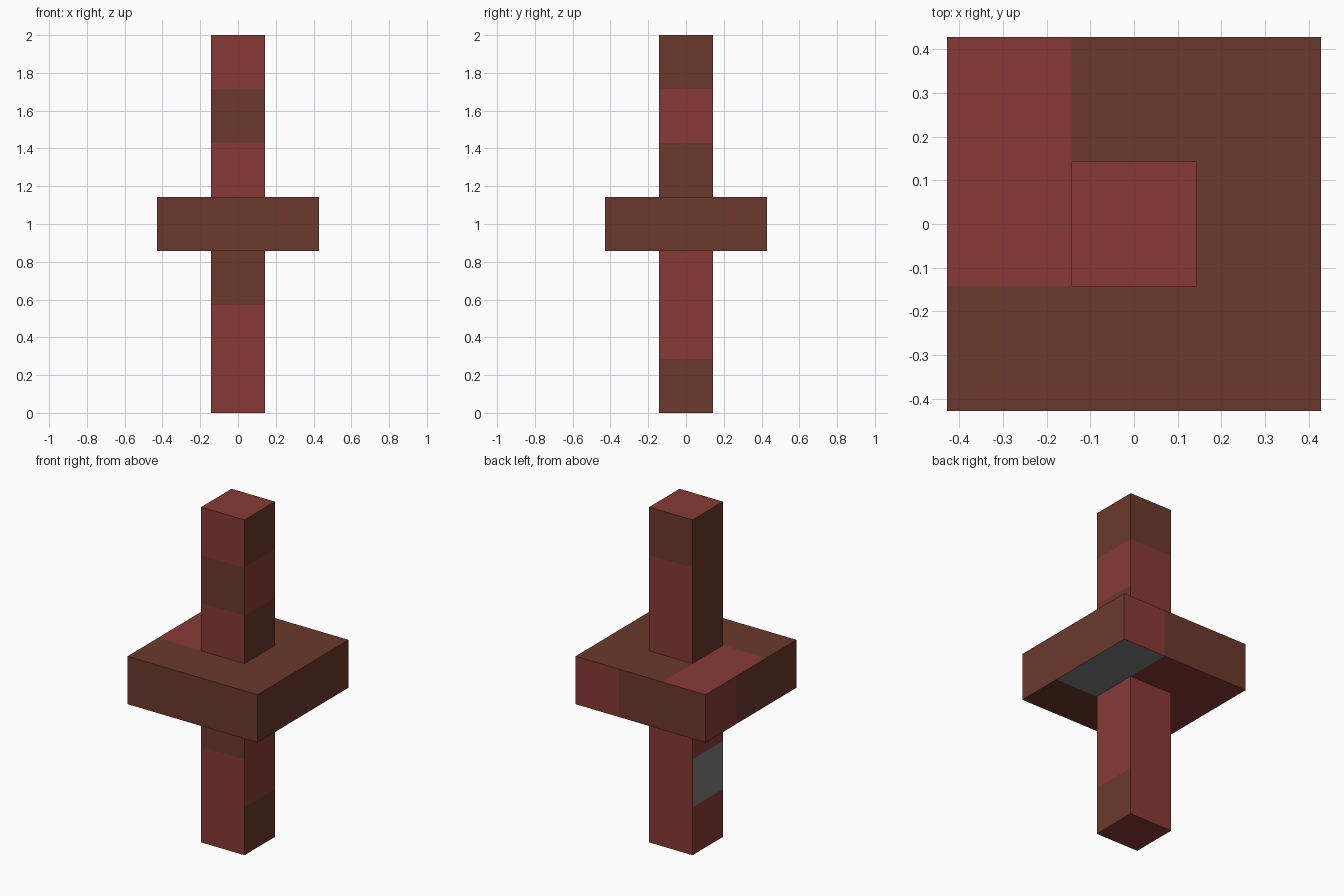
import bpy, bmesh
from mathutils import Vector

if "Cube" in bpy.data.objects:
    bpy.data.objects.remove(bpy.data.objects["Cube"])

U = 2 / 7  # one cube cell


def material(name, rgb):
    m = bpy.data.materials.new(name)
    m.diffuse_color = (*rgb, 1)
    m.use_nodes = True
    m.node_tree.nodes["Principled BSDF"].inputs["Base Color"].default_value = m.diffuse_color
    return m


MATS = [material("brick_red", (0.242, 0.042, 0.037)),
        material("brown", (0.147, 0.041, 0.025)),
        material("grey", (0.205, 0.205, 0.205))]
CODE = "RBG"

# Cells of each part: a post of seven cubes through a 3 x 3 plate
PARTS = {
    "lower_post": [(0, 0, k) for k in range(3)],
    "cross_plate": [(i, j, 3) for i in (-1, 0, 1) for j in (-1, 0, 1)],
    "upper_post": [(0, 0, k) for k in range(4, 7)],
}
OCCUPIED = {c for cells in PARTS.values() for c in cells}

# Post side colours, bottom to top
POST = {(0, -1, 0): "RRB-RBR", (1, 0, 0): "BRR-BRB",
        (0, 1, 0): "RRR-RRB", (-1, 0, 0): "RGR-BBB"}


def colour(cell, d):
    i, j, k = cell
    if k != 3:
        return POST[d][k] if d in POST else "R"
    if d == (0, 0, 1):                      # plate top
        return "R" if i == -1 and j >= 0 else "B"
    if d == (0, 0, -1):                     # plate underside
        if j == -1 and i >= 0:
            return "B"
        return "G" if i == 1 else "R"
    if d == (0, 1, 0):                      # plate back
        return "R" if i == 1 else "B"
    if d == (-1, 0, 0):                     # plate left
        return "R" if j == 1 else "B"
    return "B"


def build(name, cells):
    bm = bmesh.new()
    for cell in cells:
        centre = Vector(cell) + Vector((0, 0, 0.5))
        for axis in range(3):
            for s in (-1, 1):
                n = Vector((0, 0, 0))
                n[axis] = s
                d = tuple(int(v) for v in n)
                if tuple(a + b for a, b in zip(cell, d)) in OCCUPIED:
                    continue  # hidden inner face
                a = Vector((0, 0, 0))
                a[(axis + 1) % 3] = 1
                b = n.cross(a)
                corners = [n - a - b, n + a - b, n + a + b, n - a + b]
                f = bm.faces.new([bm.verts.new((centre + c / 2) * U) for c in corners])
                f.material_index = CODE.index(colour(cell, d))
    bmesh.ops.remove_doubles(bm, verts=bm.verts, dist=1e-4)
    me = bpy.data.meshes.new(name)
    bm.to_mesh(me)
    bm.free()
    for m in MATS:
        me.materials.append(m)
    bpy.context.collection.objects.link(bpy.data.objects.new(name, me))


for part, part_cells in PARTS.items():
    build(part, part_cells)
